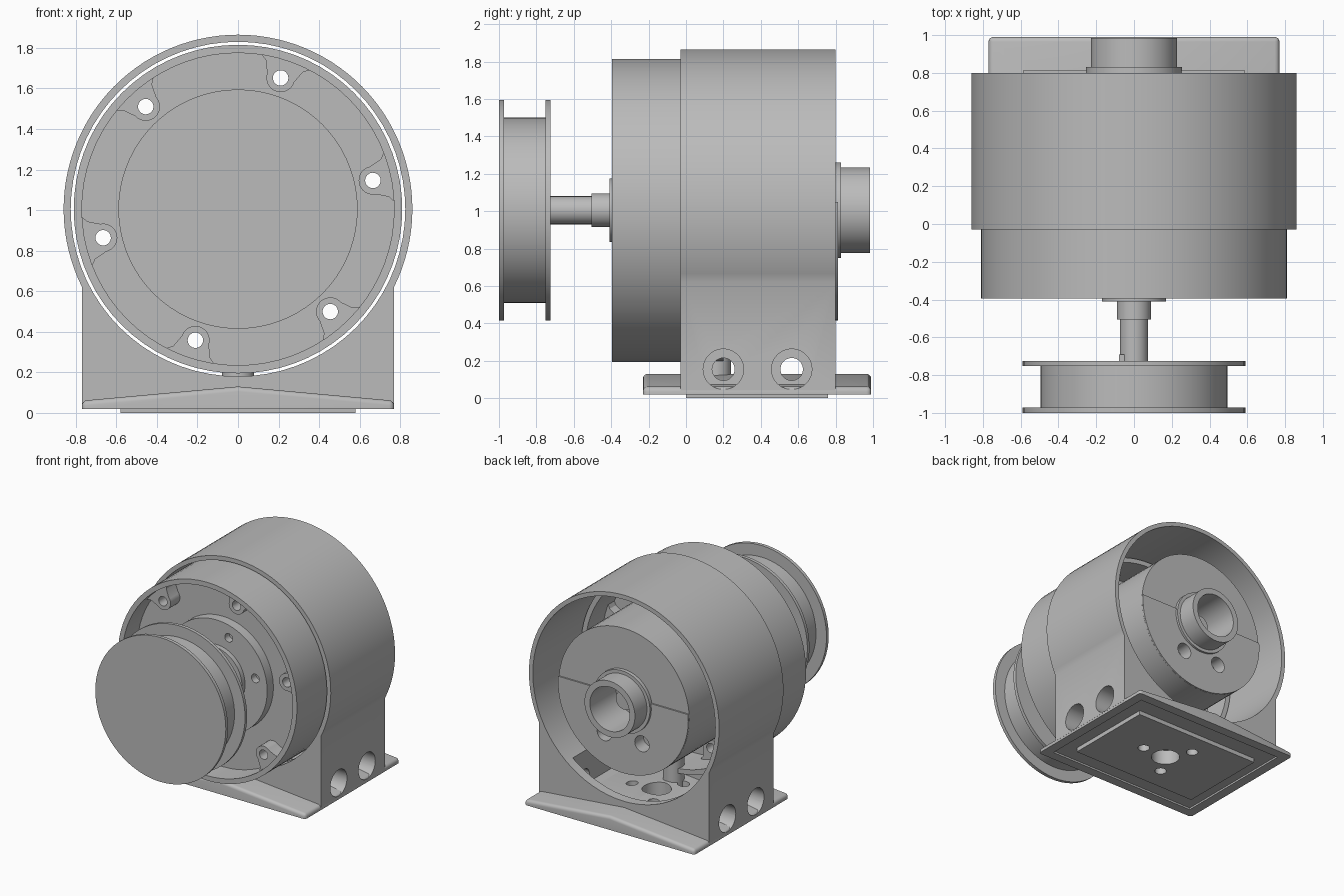
import bpy, bmesh
from math import cos, sin, pi, radians, acos
from mathutils import Matrix, Vector

if "Cube" in bpy.data.objects:
    bpy.data.objects.remove(bpy.data.objects["Cube"])

AXIS_Z = 1.005
SEGMENTS = 72
parts = []

grey = bpy.data.materials.new("plain_grey")
grey.use_nodes = True
grey.diffuse_color = (0.5, 0.5, 0.5, 1)
grey.node_tree.nodes["Principled BSDF"].inputs["Base Color"].default_value = (0.5, 0.5, 0.5, 1)


def finish(name, bm):
    bmesh.ops.remove_doubles(bm, verts=bm.verts, dist=1e-5)
    bmesh.ops.recalc_face_normals(bm, faces=bm.faces)
    mesh = bpy.data.meshes.new(name)
    bm.to_mesh(mesh)
    bm.free()
    mesh.materials.append(grey)
    ob = bpy.data.objects.new(name, mesh)
    bpy.context.collection.objects.link(ob)
    parts.append(ob)
    return ob


def arc(radius, start=0, end=2 * pi, centre=(0, AXIS_Z), count=SEGMENTS):
    return [(centre[0] + radius * cos(start + (end - start) * i / count),
             centre[1] + radius * sin(start + (end - start) * i / count)) for i in range(count + 1)]


def prism(name, outline, y0, y1, bevel=0):
    """Extrude an x-z outline along y."""
    bm = bmesh.new()
    verts = [bm.verts.new((x, y0, z)) for x, z in outline]
    bmesh.ops.remove_doubles(bm, verts=verts, dist=1e-5)
    face = bm.faces.new([v for v in verts if v.is_valid])
    out = bmesh.ops.extrude_face_region(bm, geom=[face])["geom"]
    bmesh.ops.translate(bm, verts=[g for g in out if isinstance(g, bmesh.types.BMVert)], vec=(0, y1 - y0, 0))
    if bevel:
        low = min(v.co.z for v in bm.verts) + 1e-4
        edges = [e for e in bm.edges if max(v.co.z for v in e.verts) > low
                 and e.calc_face_angle(0) > radians(30)]
        bmesh.ops.bevel(bm, geom=edges, offset=bevel, segments=4, profile=0.5, affect='EDGES')
    return finish(name, bm)


def lathe(name, profile):
    """Spin a closed (radius, y) profile about the motor axis."""
    bm = bmesh.new()
    verts = [bm.verts.new((r, y, AXIS_Z)) for r, y in profile]
    edges = [bm.edges.new((verts[i], verts[(i + 1) % len(verts)])) for i in range(len(verts))
             if profile[i][0] + profile[(i + 1) % len(verts)][0] > 0]
    bmesh.ops.spin(bm, geom=verts + edges, cent=(0, 0, AXIS_Z), axis=(0, 1, 0),
                   angle=2 * pi, steps=SEGMENTS, use_duplicate=False)
    return finish(name, bm)


def rod(name, start, end, radius):
    a, b = Vector(start), Vector(end)
    turn = (b - a).to_track_quat('Z', 'Y').to_matrix().to_4x4()
    bm = bmesh.new()
    bmesh.ops.create_cone(bm, cap_ends=True, segments=40, radius1=radius, radius2=radius,
                          depth=(b - a).length, matrix=Matrix.Translation((a + b) / 2) @ turn)
    return finish(name, bm)


def box(name, low, high):
    return prism(name, [(low[0], low[2]), (high[0], low[2]), (high[0], high[2]), (low[0], high[2])],
                 low[1], high[1])


def cut(target, cutters):
    for cutter in cutters:
        mod = target.modifiers.new("cut", 'BOOLEAN')
        mod.operation, mod.solver, mod.object = 'DIFFERENCE', 'EXACT', cutter
    graph = bpy.context.evaluated_depsgraph_get()
    mesh = bpy.data.meshes.new_from_object(target.evaluated_get(graph))
    target.modifiers.clear()
    target.data = mesh
    for cutter in cutters:
        parts.remove(cutter)
        bpy.data.objects.remove(cutter)


def base_holes():
    holes = [rod("cutter", (0, 0.38, -0.1), (0, 0.38, 0.16), 0.11)]
    for k in range(3):
        a = k * 2 * pi / 3
        holes.append(rod("cutter", (0.22 * cos(a), 0.38 + 0.22 * sin(a), -0.1),
                         (0.22 * cos(a), 0.38 + 0.22 * sin(a), 0.16), 0.045))
    return holes


# Housing: round shell on a straight-sided foot, bored through and hollow below
turn = acos(0.77 / 0.86)
housing = prism("housing", arc(0.86, -turn, pi + turn) + [(-0.77, 0.04), (0.77, 0.04)], -0.03, 0.80)
cutters = [prism("cutter", arc(0.825), -0.2, 1.0),
           box("cutter", (-0.52, 0.06, 0.09), (0.52, 0.72, 0.6))]
for y in (0.2, 0.565):
    cutters.append(rod("cutter", (-1, y, 0.155), (1, y, 0.155), 0.06))
    for side in (-1, 1):
        cutters.append(rod("cutter", (side, y, 0.155), (side * 0.62, y, 0.155), 0.108))
cut(housing, cutters + base_holes())

# Base plate with a low ridge, recessed underneath around a pad
base = prism("base_plate", [(-0.77, 0.02), (0.77, 0.02), (0.77, 0.06), (0, 0.13), (-0.77, 0.06)],
             -0.23, 0.99, bevel=0.025)
cut(base, [box("cutter", (-0.69, -0.15, -0.1), (0.69, 0.91, 0.035))] + base_holes())
pad = box("base_pad", (-0.58, 0.0, 0.0), (0.58, 0.76, 0.038))
cut(pad, base_holes())

# Front bell: deep rim, recessed floor and stepped hub
bell = lathe("front_bell", [(0, -0.40), (0.17, -0.41), (0.17, -0.32), (0.26, -0.32), (0.26, -0.28),
                            (0.46, -0.28), (0.46, -0.20), (0.77, -0.20), (0.77, -0.395), (0.81, -0.395),
                            (0.81, 0.2), (0.77, 0.2), (0.77, -0.1), (0, -0.1)])
spots = [radians(12 + 60 * k) for k in range(6)]
cutters = []
for a in spots:
    for r, size in ((0.68, 0.038), (0.36, 0.035)):
        x, z = r * cos(a), AXIS_Z + r * sin(a)
        cutters.append(rod("cutter", (x, -0.6, z), (x, 0 if r > 0.5 else -0.22, z), size))
cut(bell, cutters)

# Screw lugs flaring out to the rim
for a in spots:
    shape = [(0.78, 0.15), (0.74, 0.095)] + arc(0.07, pi / 2, 3 * pi / 2, (0.68, 0), 16) \
        + [(0.74, -0.095), (0.78, -0.15)]
    outline = [(r * cos(a) - t * sin(a), AXIS_Z + r * sin(a) + t * cos(a)) for r, t in shape]
    lug = prism("screw_lug", outline, -0.32, -0.02)
    x, z = 0.68 * cos(a), AXIS_Z + 0.68 * sin(a)
    cut(lug, [rod("cutter", (x, -0.6, z), (x, 0.1, z), 0.038)])

# Motor body with rear collar and open tube
motor = lathe("motor_body", [(0, -0.12), (0.59, -0.12), (0.59, 0.80), (0.255, 0.80), (0.255, 0.83),
                             (0.228, 0.83), (0.228, 0.985), (0.18, 0.985), (0.18, 0.65), (0, 0.65)])
lift = 0.045 / 0.59
rear_step = prism("rear_step", arc(0.589, pi - lift, 2 * pi + lift) + arc(0.22, lift * 2.7, -pi - lift * 2.7),
                  0.78, 0.812)
for part in (motor, rear_step):
    cutters = []
    for x in (-0.17, 0.17):
        cutters.append(rod("cutter", (x, 0.70, 0.70), (x, 1, 0.70), 0.065))
        if part is motor:
            cutters.append(rod("cutter", (x, 0.55, 0.70), (x, 0.75, 0.70), 0.035))
    cut(part, cutters)
rod("rear_shaft_end", (0, 0.6, AXIS_Z), (0, 0.8, AXIS_Z), 0.075)
rod("support_post", (0, 0.16, 0.08), (0, 0.16, 0.45), 0.08)

# Drive shaft and flanged pulley
lathe("drive_shaft", [(0, -0.74), (0.075, -0.74), (0.075, -0.505), (0.09, -0.505), (0.09, -0.38), (0, -0.38)])
lathe("pulley", [(0, -1.0), (0.59, -1.0), (0.59, -0.972), (0.495, -0.972), (0.495, -0.752),
                 (0.59, -0.752), (0.59, -0.725), (0, -0.725)])
box("shaft_key", (-0.08, -0.73, AXIS_Z - 0.02), (-0.05, -0.69, AXIS_Z + 0.06))

# Smooth curved walls and keep crisp edges
bpy.ops.object.select_all(action='DESELECT')
for ob in parts:
    ob.select_set(True)
bpy.context.view_layer.objects.active = parts[0]
bpy.ops.object.shade_smooth_by_angle(angle=radians(30))
